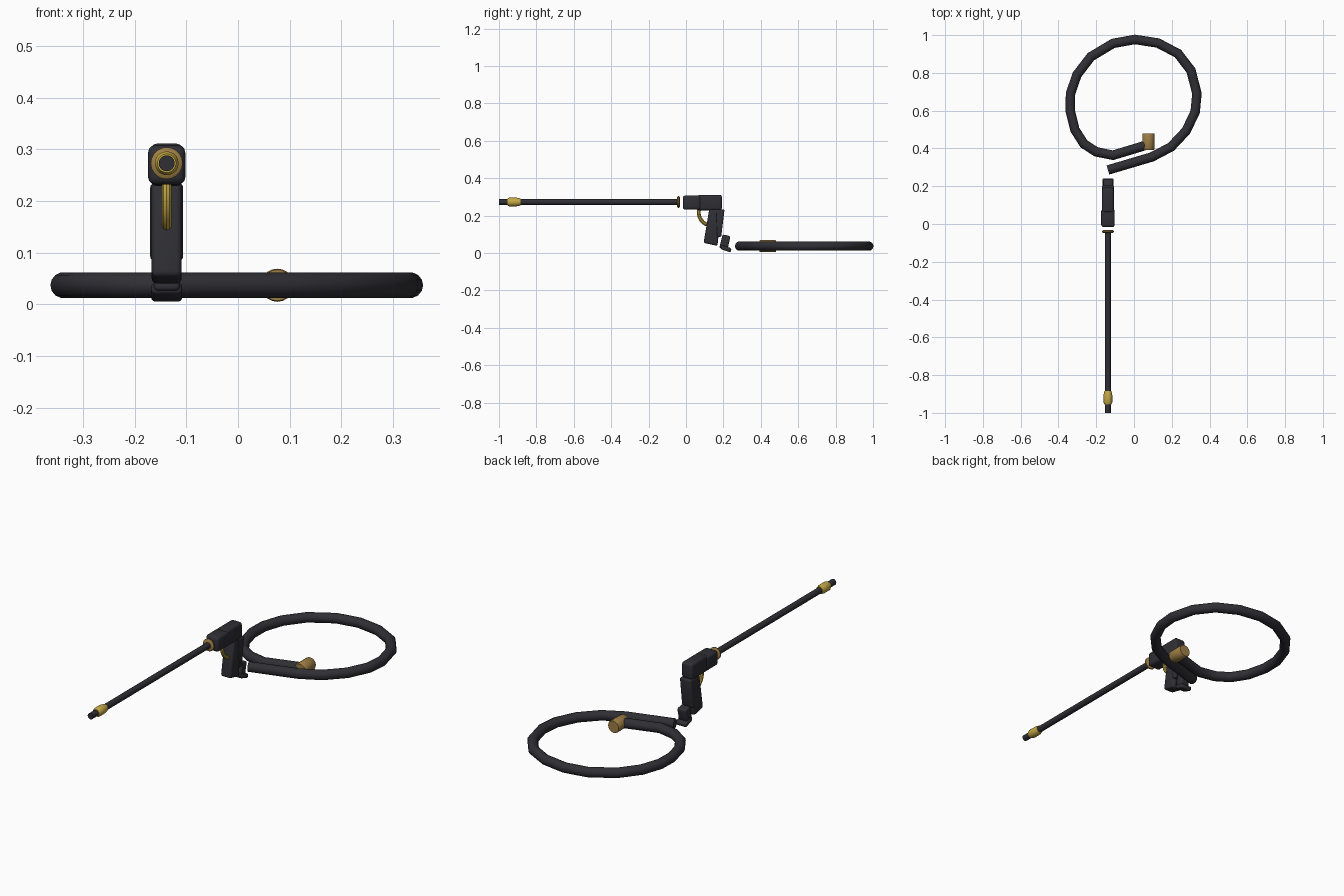
import bpy, bmesh, math
from mathutils import Vector, Matrix

if "Cube" in bpy.data.objects:
    bpy.data.objects.remove(bpy.data.objects["Cube"])

GX, LZ = -0.138, 0.273        # gun centre line and lance height


def material(name, rgb):
    m = bpy.data.materials.new(name)
    m.diffuse_color = (*rgb, 1)
    m.use_nodes = True
    m.node_tree.nodes["Principled BSDF"].inputs["Base Color"].default_value = m.diffuse_color
    return m


BLACK = material("black_rubber", (0.028, 0.028, 0.035))
YELLOW = material("yellow_brass", (0.56, 0.40, 0.06))
BRONZE = material("bronze", (0.34, 0.21, 0.06))


def finish(ob, mat, angle=40):
    ob.data.materials.clear()
    ob.data.materials.append(mat)
    bpy.ops.object.select_all(action='DESELECT')
    bpy.context.view_layer.objects.active = ob
    ob.select_set(True)
    bpy.ops.object.shade_smooth_by_angle(angle=math.radians(angle))
    return ob


def link(name, bm):
    bmesh.ops.recalc_face_normals(bm, faces=bm.faces)
    me = bpy.data.meshes.new(name)
    bm.to_mesh(me)
    bm.free()
    ob = bpy.data.objects.new(name, me)
    bpy.context.collection.objects.link(ob)
    return ob


def lathe_y(name, profile, x, z, mat, n=20):
    """Solid turned around a y-parallel axis; profile is (y, radius)."""
    bm = bmesh.new()
    rings = [[bm.verts.new((x + r * math.cos(2 * math.pi * i / n), y,
                            z + r * math.sin(2 * math.pi * i / n)))
              for i in range(n)] for y, r in profile]
    for a, b in zip(rings, rings[1:]):
        for i in range(n):
            j = (i + 1) % n
            bm.faces.new((a[i], a[j], b[j], b[i]))
    bm.faces.new(rings[0])
    bm.faces.new(rings[-1])
    return finish(link(name, bm), mat)


def slab(name, outline, width, bevel, mat=BLACK, segments=3):
    """Side outline (y, z) extruded across x, with rounded edges."""
    bm = bmesh.new()
    f = bm.faces.new([bm.verts.new((GX - width / 2, y, z)) for y, z in outline])
    ext = bmesh.ops.extrude_face_region(bm, geom=[f])
    bmesh.ops.translate(bm, vec=(width, 0, 0),
                        verts=[v for v in ext['geom'] if isinstance(v, bmesh.types.BMVert)])
    bmesh.ops.recalc_face_normals(bm, faces=bm.faces)
    bmesh.ops.bevel(bm, geom=bm.edges[:], offset=bevel, segments=segments,
                    profile=0.5, affect='EDGES')
    return finish(link(name, bm), mat)


def tube(name, points, radius, mat, n=12):
    """Round tube mitred along a list of points."""
    pts = [Vector(p) for p in points]
    normal = (pts[1] - pts[0]).cross(pts[2] - pts[1]).normalized()
    bm = bmesh.new()
    rings = []
    for i, p in enumerate(pts):
        d1 = (p - pts[i - 1]).normalized() if i else (pts[1] - p).normalized()
        d2 = (pts[i + 1] - p).normalized() if i + 1 < len(pts) else d1
        t = (d1 + d2).normalized()
        side = t.cross(normal)
        k = radius / max(t.dot(d1), 0.5)
        rings.append([bm.verts.new(p + side * k * math.cos(2 * math.pi * j / n)
                                   + normal * radius * math.sin(2 * math.pi * j / n))
                      for j in range(n)])
    for a, b in zip(rings, rings[1:]):
        for i in range(n):
            j = (i + 1) % n
            bm.faces.new((a[i], a[j], b[j], b[i]))
    bm.faces.new(rings[0])
    bm.faces.new(rings[-1])
    return finish(link(name, bm), mat, 35)


# Lance with brass nozzle and collar
lathe_y("lance", [(-1.0, 0.0155), (-0.035, 0.0155)], GX, LZ, BLACK, 16)
lathe_y("nozzle", [(-0.955, 0.018), (-0.945, 0.023), (-0.905, 0.023), (-0.885, 0.019)],
        GX, LZ, YELLOW)
lathe_y("lance_collar", [(-0.047, 0.026), (-0.043, 0.031), (-0.037, 0.031), (-0.033, 0.026)],
        GX, LZ, BRONZE)

# Gun body in two halves
slab("body_front", [(-0.017, 0.232), (0.08, 0.232), (0.08, 0.308), (-0.017, 0.308)], 0.072, 0.014)
slab("body_rear", [(0.06, 0.229), (0.192, 0.229), (0.192, 0.311), (0.06, 0.311)], 0.062, 0.012)

# Grip with back strap
slab("grip", [(0.094, 0.055), (0.168, 0.038), (0.19, 0.24), (0.125, 0.24)], 0.058, 0.010)
slab("back_strap", [(0.165, 0.085), (0.188, 0.085), (0.206, 0.234), (0.16, 0.234)], 0.064, 0.008)

# Trigger
tube("trigger", [(GX, 0.068 + 0.062 * math.cos(a) + 0.062, 0.218 + 0.068 * math.sin(a))
                 for a in [math.radians(165 + 105 * i / 8) for i in range(9)]],
     0.010, YELLOW, 10)

# Hose inlet under the grip
slab("inlet_neck", [(0.178, 0.028), (0.222, 0.018), (0.238, 0.09), (0.196, 0.1)], 0.05, 0.008)
slab("inlet_foot", [(0.183, 0.022), (0.238, 0.003), (0.244, 0.025), (0.190, 0.044)], 0.06, 0.008)

# Coiled hose
PATH = [(-.138, .286), (.095, .355), (.196, .408), (.276, .493), (.324, .594),
        (.333, .69), (.302, .812), (.233, .902), (.127, .958), (.005, .977),
        (-.111, .956), (-.228, .886), (-.302, .79), (-.336, .69), (-.338, .6),
        (-.313, .499), (-.265, .424), (-.2, .382), (-.111, .364), (.07, .419)]
tube("hose", [(x, y, 0.037) for x, y in PATH], 0.025, BLACK, 14)

# Hose coupling
lathe_y("hose_coupling", [(0.393, 0.030), (0.396, 0.032), (0.477, 0.032), (0.48, 0.030)],
        0.076, 0.037, BRONZE)
